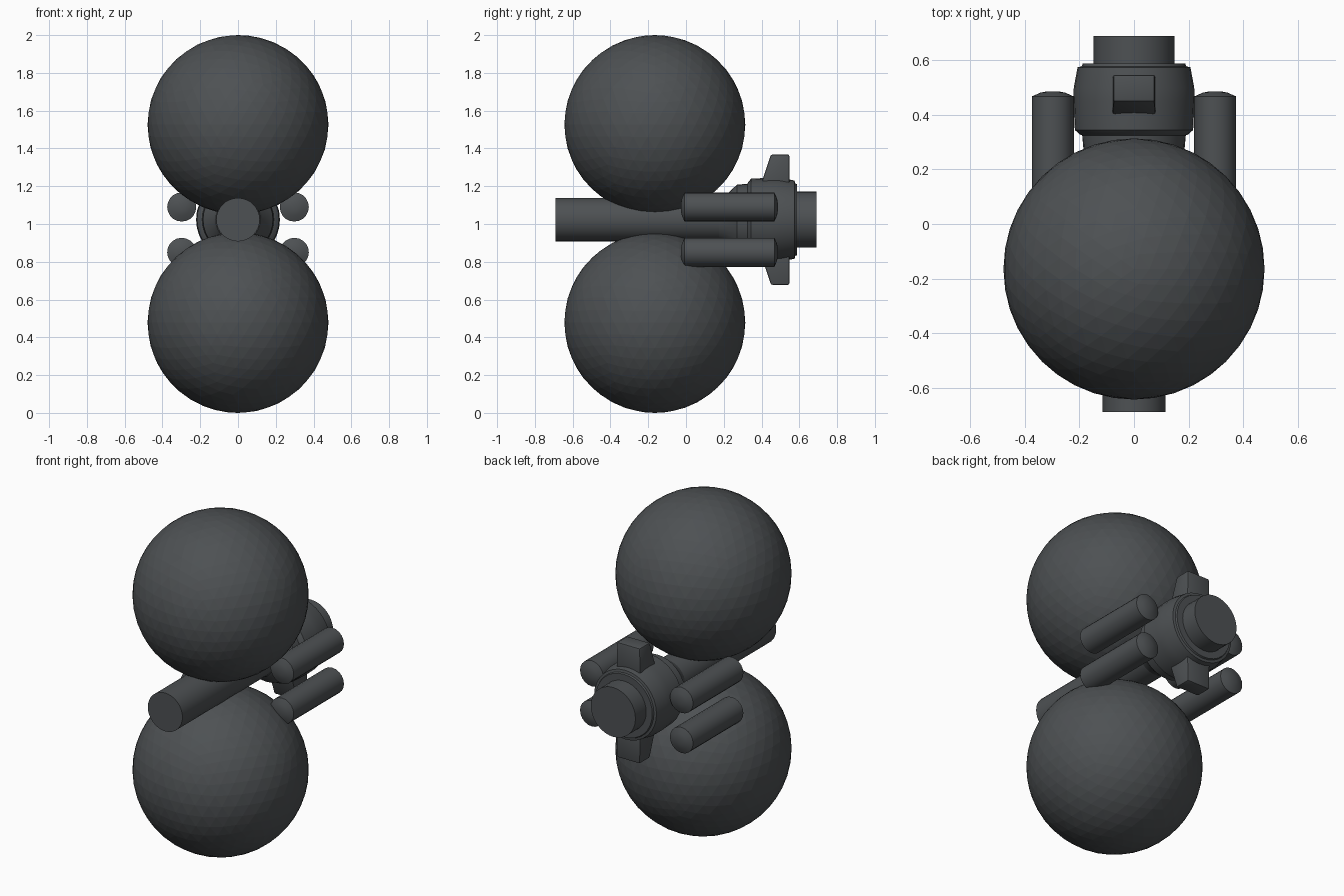
import bpy, bmesh, math
from mathutils import Matrix

if "Cube" in bpy.data.objects:
    bpy.data.objects.remove(bpy.data.objects["Cube"])

grey = bpy.data.materials.new("dark_grey")
grey.diffuse_color = (0.075, 0.082, 0.087, 1)
grey.use_nodes = True
grey.node_tree.nodes["Principled BSDF"].inputs["Base Color"].default_value = grey.diffuse_color
AXIS_Z = 1.023


def make(name, bm, loc, smooth=None):
    bmesh.ops.recalc_face_normals(bm, faces=bm.faces[:])
    me = bpy.data.meshes.new(name)
    bm.to_mesh(me)
    bm.free()
    me.materials.append(grey)
    ob = bpy.data.objects.new(name, me)
    ob.location = loc
    bpy.context.collection.objects.link(ob)
    if smooth:
        bpy.ops.object.select_all(action='DESELECT')
        ob.select_set(True)
        bpy.context.view_layer.objects.active = ob
        bpy.ops.object.shade_smooth_by_angle(angle=math.radians(smooth))
    return ob


def lathe_y(name, profile, loc, sides):
    """Spin (y, radius) points around the y axis; ends are capped."""
    bm = bmesh.new()
    rings = []
    for y, r in profile:
        rings.append([bm.verts.new((r * math.cos(2 * math.pi * i / sides), y,
                                    r * math.sin(2 * math.pi * i / sides)))
                      for i in range(sides)])
    for a, b in zip(rings, rings[1:]):
        for i in range(sides):
            j = (i + 1) % sides
            bm.faces.new((a[i], a[j], b[j], b[i]))
    bm.faces.new(rings[0])
    bm.faces.new(rings[-1])
    return make(name, bm, loc, 30)


# Two large faceted spheres
for name, z, rz in (("upper_sphere", 1.526, 0.474), ("lower_sphere", 0.478, 0.478)):
    bm = bmesh.new()
    bmesh.ops.create_icosphere(bm, subdivisions=4, radius=1,
                               matrix=Matrix.Diagonal((0.479, 0.479, rz, 1)))
    make(name, bm, (0, -0.165, z))

# Long barrel between the spheres
lathe_y("barrel", [(-0.69, 0.115), (0.2, 0.115)], (0, 0, AXIS_Z), 32)

# Stepped rear housing
lathe_y("rear_housing", [(0.175, 0.118), (0.21, 0.13), (0.27, 0.185), (0.325, 0.19),
                         (0.328, 0.198), (0.345, 0.217), (0.45, 0.222), (0.50, 0.221),
                         (0.575, 0.207), (0.578, 0.192), (0.588, 0.188), (0.588, 0.15)],
        (0, 0, AXIS_Z), 32)
lathe_y("rear_plug", [(0.55, 0.148), (0.69, 0.148)], (0, 0, AXIS_Z), 32)

# Four domed side rods
for sx, side in ((-1, "left"), (1, "right")):
    for z, level in ((1.09, "upper"), (0.85, "lower")):
        lathe_y(f"{side}_{level}_rod",
                [(-0.027, 0.018), (-0.022, 0.045), (-0.008, 0.077),
                 (0.468, 0.077), (0.482, 0.045), (0.487, 0.018)],
                (sx * 0.298, 0, z), 20)

# Tapered fins above and below the housing
for s, name in ((1, "top_fin"), (-1, "bottom_fin")):
    bm = bmesh.new()
    low = [(x, y, s * 0.15) for x, y in ((-0.08, 0.385), (0.08, 0.385), (0.08, 0.547), (-0.08, 0.547))]
    high = [(x, y, s * 0.345) for x, y in ((-0.076, 0.45), (0.076, 0.45), (0.076, 0.547), (-0.076, 0.547))]
    a = [bm.verts.new(p) for p in low]
    b = [bm.verts.new(p) for p in high]
    for i in range(4):
        j = (i + 1) % 4
        bm.faces.new((a[i], a[j], b[j], b[i]))
    bm.faces.new(a)
    bm.faces.new(b)
    bmesh.ops.bevel(bm, geom=bm.edges[:], offset=0.008, segments=2,
                    affect='EDGES', profile=0.5)
    make(name, bm, (0, 0, AXIS_Z), 30)
